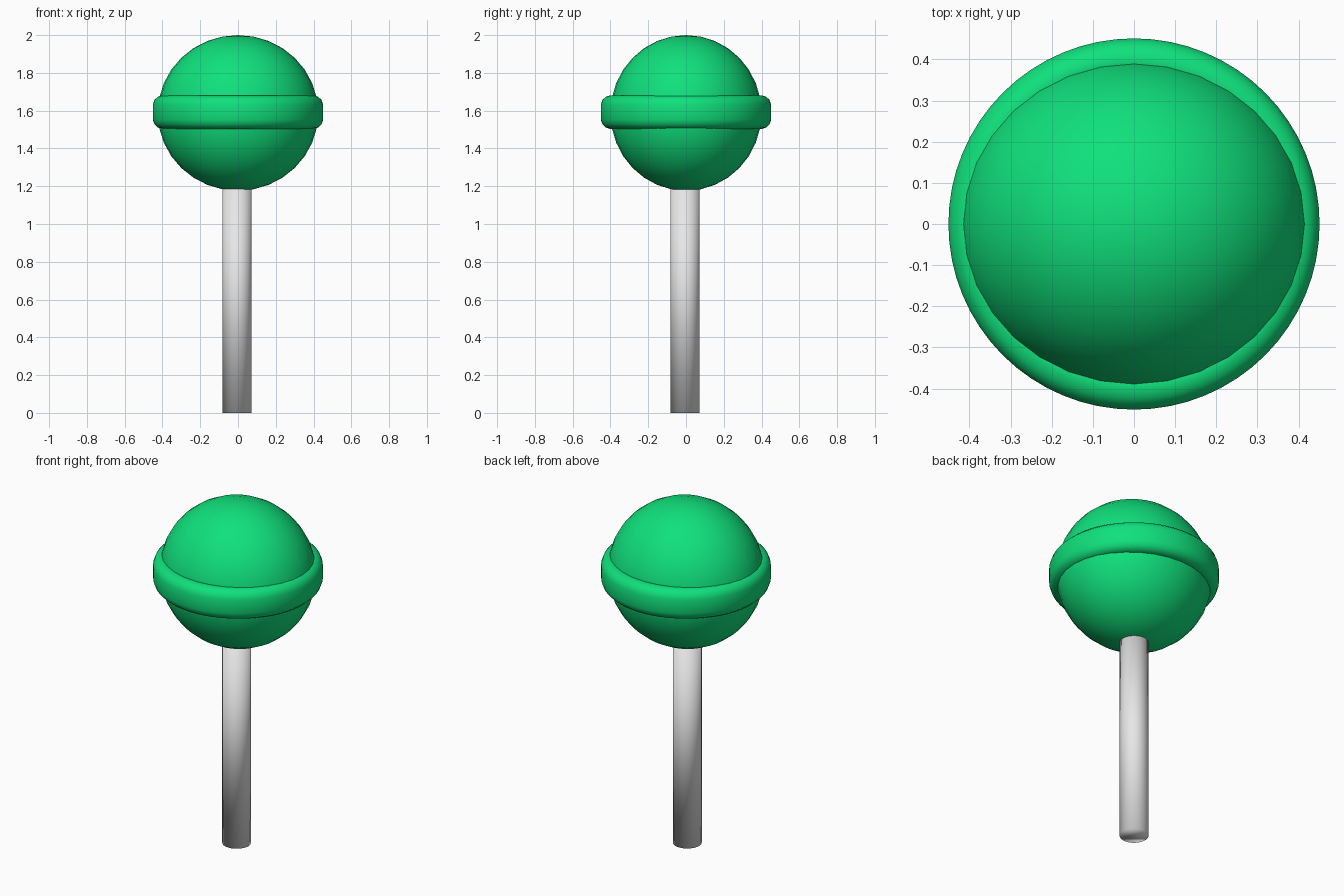
import bpy
import bmesh
from math import radians
from mathutils import Matrix, Vector

cube = bpy.data.objects.get("Cube")
if cube:
    bpy.data.objects.remove(cube, do_unlink=True)


def make_material(name, color):
    mat = bpy.data.materials.new(name)
    mat.use_nodes = True
    mat.diffuse_color = color
    mat.node_tree.nodes["Principled BSDF"].inputs["Base Color"].default_value = color
    return mat


def add_part(name, bm, mat):
    bmesh.ops.recalc_face_normals(bm, faces=bm.faces)
    for face in bm.faces:
        face.smooth = True
    mesh = bpy.data.meshes.new(name)
    bm.to_mesh(mesh)
    bm.free()
    mesh.materials.append(mat)
    obj = bpy.data.objects.new(name, mesh)
    bpy.context.collection.objects.link(obj)
    return obj


green = make_material("candy green", (0.005, 0.75, 0.2, 1))
white = make_material("stick white", (0.8, 0.8, 0.8, 1))
MIDDLE = 1.588

# Candy ball, slightly narrower from front to back
bm = bmesh.new()
bmesh.ops.create_uvsphere(bm, u_segments=32, v_segments=16, radius=1)
bmesh.ops.scale(bm, vec=(0.425, 0.4, 0.412), verts=bm.verts)
bmesh.ops.translate(bm, vec=(0, 0, MIDDLE), verts=bm.verts)
add_part("candy_ball", bm, green)

# Rounded band: half profile mirrored about the middle, then spun
upper = [(0.36, 0.088), (0.405, 0.088), (0.425, 0.081), (0.442, 0.065), (0.451, 0.04)]
profile = upper + [(r, -h) for r, h in reversed(upper)]
bm = bmesh.new()
verts = [bm.verts.new((r, 0, MIDDLE + 0.004 + h)) for r, h in profile]
edges = [bm.edges.new((a, b)) for a, b in zip(verts, verts[1:] + verts[:1])]
bmesh.ops.spin(bm, geom=verts + edges, cent=(0, 0, 0), axis=(0, 0, 1),
               angle=radians(360), steps=64, use_merge=True)
bmesh.ops.remove_doubles(bm, verts=bm.verts, dist=0.0001)
add_part("candy_band", bm, green)

# Stick, reaching up into the ball
STICK_TOP = 1.25
bm = bmesh.new()
bmesh.ops.create_cone(bm, cap_ends=True, segments=32, radius1=0.077, radius2=0.077,
                      depth=STICK_TOP,
                      matrix=Matrix.Translation(Vector((-0.005, -0.005, STICK_TOP / 2))))
add_part("stick", bm, white)
